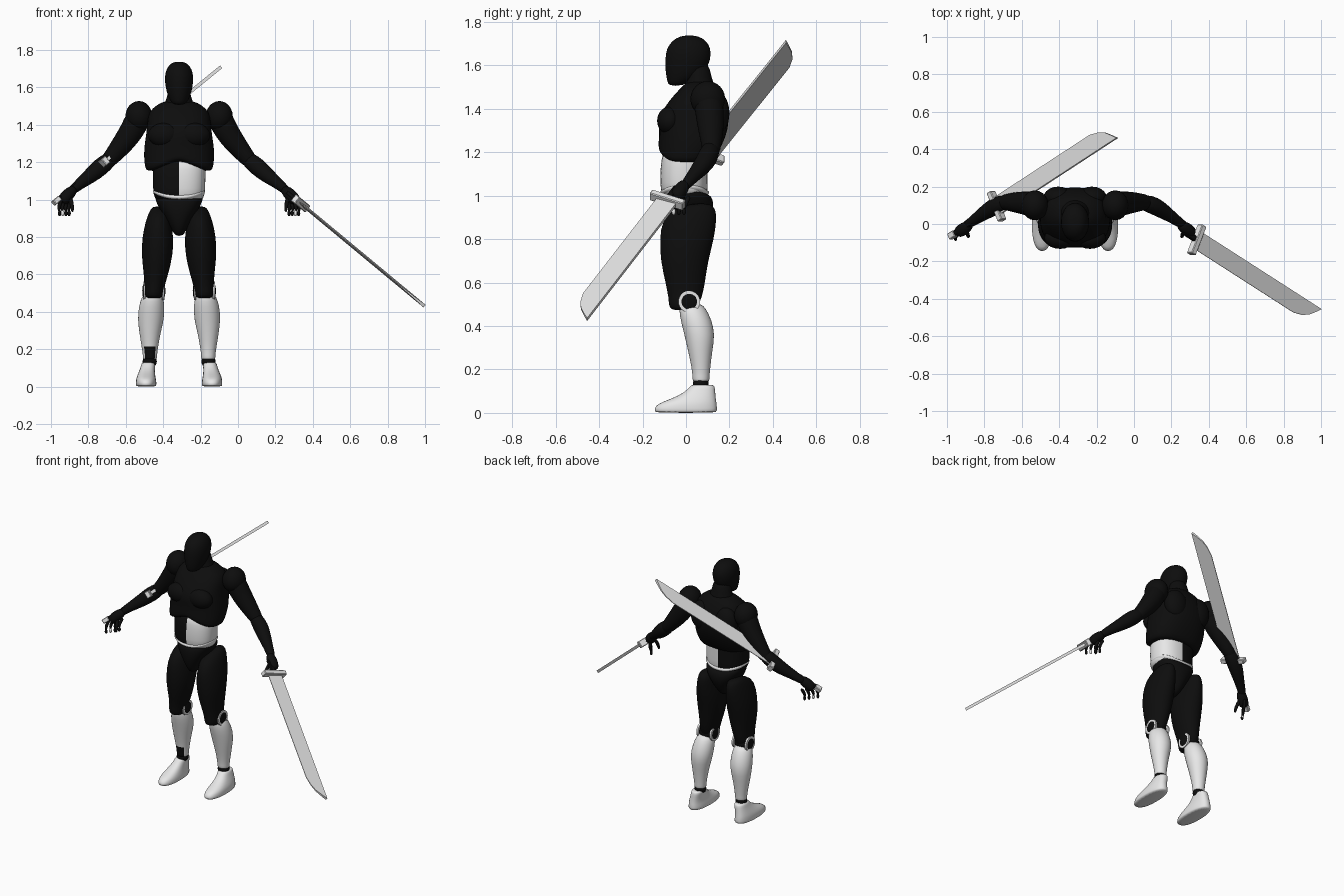
import bpy, bmesh, math
from mathutils import Vector, Matrix

if "Cube" in bpy.data.objects:
    bpy.data.objects.remove(bpy.data.objects["Cube"])

CX = -0.315  # the figure stands off-centre because of the long sword


def material(name, rgb, rough):
    m = bpy.data.materials.new(name)
    m.use_nodes = True
    m.diffuse_color = (*rgb, 1)
    bsdf = m.node_tree.nodes["Principled BSDF"]
    bsdf.inputs["Base Color"].default_value = (*rgb, 1)
    bsdf.inputs["Roughness"].default_value = rough
    return m


BLACK = material("matte black", (0.004, 0.004, 0.004), 0.7)
WHITE = material("pale grey", (0.8, 0.8, 0.8), 0.5)


def finish(name, bm, mat, smooth=True, subdiv=0, rule=None):
    bmesh.ops.recalc_face_normals(bm, faces=bm.faces[:])
    if rule:
        for f in bm.faces:
            f.material_index = int(rule(f.calc_center_median()))
    me = bpy.data.meshes.new(name)
    bm.to_mesh(me)
    bm.free()
    me.materials.append(mat)
    me.materials.append(WHITE if mat is BLACK else BLACK)
    ob = bpy.data.objects.new(name, me)
    bpy.context.collection.objects.link(ob)
    if subdiv:
        ob.modifiers.new("Subdivision", "SUBSURF").levels = subdiv
        ob.modifiers["Subdivision"].render_levels = subdiv
    me.polygons.foreach_set("use_smooth", [smooth] * len(me.polygons))
    return ob


def skin(rings):
    """Join equal rings of points into a closed surface."""
    bm = bmesh.new()
    loops = [[bm.verts.new(p) for p in r] for r in rings]
    n = len(loops[0])
    for a, b in zip(loops, loops[1:]):
        for i in range(n):
            j = (i + 1) % n
            bm.faces.new((a[i], a[j], b[j], b[i]))
    bm.faces.new(loops[0])
    bm.faces.new(loops[-1])
    return bm


def loft(name, sections, mat, side=1, power=1.0, lift=None, rule=None):
    """Stack oval sections (z, x0, x1, y0, y1), mirrored by side."""
    rings = []
    for z, x0, x1, y0, y1 in sections:
        ring = []
        for i in range(24):
            a = math.tau * i / 24
            c, s = math.cos(a), math.sin(a)
            c = math.copysign(abs(c) ** power, c)
            s = math.copysign(abs(s) ** power, s)
            x = (x0 + x1) / 2 + c * (x1 - x0) / 2
            y = (y0 + y1) / 2 + s * (y1 - y0) / 2
            dz = lift(x, y, z) if lift else 0
            ring.append((CX + side * x, y, z + dz))
        rings.append(ring)
    return finish(name, skin(rings), mat, subdiv=1, rule=rule)


def tube(name, points, mat, side=1, n=14, subdiv=1):
    """Round limb through (x, y, z, radius) points."""
    pts = [Vector((CX + side * p[0], p[1], p[2])) for p in points]
    rings = []
    for i, p in enumerate(pts):
        t = pts[min(i + 1, len(pts) - 1)] - pts[max(i - 1, 0)]
        q = t.to_track_quat("Z", "Y")
        r = points[i][3]
        rings.append([p + q @ Vector((r * math.cos(math.tau * k / n),
                                      r * math.sin(math.tau * k / n), 0)) for k in range(n)])
    return finish(name, skin(rings), mat, subdiv=subdiv)


def ball(name, c, size, mat, side=1):
    bm = bmesh.new()
    m = Matrix.Translation((CX + side * c[0], c[1], c[2])) @ Matrix.Diagonal((*size, 1))
    bmesh.ops.create_uvsphere(bm, u_segments=20, v_segments=12, radius=1, matrix=m)
    return finish(name, bm, mat)


# Head and neck
loft("head", [(1.505, -.03, .03, -.08, -.02), (1.53, -.05, .05, -.088, .04),
              (1.57, -.066, .066, -.095, .09), (1.63, -.078, .078, -.097, .116),
              (1.68, -.075, .075, -.09, .115), (1.715, -.058, .058, -.062, .092),
              (1.733, -.036, .036, -.03, .06), (1.737, -.012, .012, 0, .03)], BLACK)
loft("neck", [(1.42, -.11, .11, -.03, .15), (1.5, -.085, .085, -.005, .135),
              (1.55, -.062, .062, 0, .115), (1.62, -.055, .055, 0, .105)], BLACK)

# Rib cage, its lower front edge arching up towards the middle
loft("chest", [(1.15, -.16, .16, -.115, .10), (1.155, -.18, .18, -.128, .12),
               (1.2, -.188, .188, -.128, .15), (1.27, -.19, .19, -.122, .185),
               (1.34, -.178, .178, -.132, .2), (1.41, -.17, .17, -.1, .195),
               (1.47, -.165, .165, -.05, .17), (1.505, -.12, .12, -.015, .145),
               (1.53, -.08, .08, .01, .125)], BLACK, power=.85,
     lift=lambda x, y, z: max(0, .07 - .42 * abs(x)) * max(0, 1 - (z - 1.15) / .2)
     if y < .03 else 0)
for side, tag in ((1, "left"), (-1, "right")):
    ball(tag + "_pectoral", (.08, -.075, 1.345), (.085, .058, .065), BLACK, side)
    ball(tag + "_shoulder_blade", (.09, .14, 1.38), (.08, .06, .1), BLACK, side)

# Abdomen, pale on its left half
loft("abdomen", [(.99, -.125, .125, -.105, .095), (1.02, -.138, .138, -.118, .1),
                 (1.1, -.142, .142, -.12, .1), (1.16, -.142, .142, -.115, .1),
                 (1.24, -.14, .14, -.1, .1)], BLACK, power=.85, rule=lambda c: c.x > CX)
loft("waist_band", [(1.0, -.12, .12, -.1, .09), (1.0, -.137, .137, -.119, .105),
                    (1.018, -.143, .143, -.124, .109), (1.025, -.135, .135, -.11, .1)],
     WHITE, power=.85, lift=lambda x, y, z: 1.6 * x * x)

# Pelvis
loft("pelvis", [(.805, -.02, .02, -.06, .02), (.83, -.036, .036, -.085, .07),
                (.88, -.065, .065, -.105, .1), (.93, -.105, .105, -.115, .125),
                (.97, -.128, .128, -.115, .128), (1.0, -.13, .13, -.11, .115),
                (1.005, -.11, .11, -.09, .1)], BLACK, power=.9,
     lift=lambda x, y, z: 1.6 * x * x)

for side, tag in ((1, "left"), (-1, "right")):
    # Legs
    loft(tag + "_thigh", [(.965, .085, .14, .03, .11), (.94, .055, .158, -.05, .138),
                          (.89, .045, .178, -.112, .142), (.8, .028, .198, -.122, .13),
                          (.7, .033, .202, -.118, .102), (.6, .058, .188, -.095, .088),
                          (.53, .08, .186, -.08, .075), (.485, .085, .186, -.08, .05),
                          (.472, .1, .17, -.06, .03)], BLACK, side)
    ball(tag + "_knee_joint", (.137, .015, .51), (.058, .05, .05), BLACK, side)
    for x in (.085, .185):
        bpy.ops.mesh.primitive_cylinder_add(vertices=24, radius=.05, depth=.012, rotation=(0, math.pi / 2, 0),
                                            location=(CX + side * x, .015, .512))
        rim = bpy.context.object
        rim.name = tag + "_knee_rim"
        rim.data.materials.append(WHITE)
        ball(tag + "_knee_cap", (x, .015, .512), (.012, .042, .042), BLACK, side)
    patch = (lambda c: c.z < .21 and c.y < .055 and abs(c.x - CX + .155) < .026) if side < 0 else None
    loft(tag + "_shin", [(.505, .1, .18, -.025, .07), (.48, .085, .2, -.033, .092),
                         (.43, .077, .216, -.026, .118), (.36, .08, .222, -.008, .134),
                         (.29, .098, .213, .008, .122), (.21, .113, .2, .026, .112),
                         (.165, .118, .193, .03, .108), (.145, .118, .195, .03, .108),
                         (.142, .13, .18, .045, .095)], WHITE, side, rule=patch)
    ball(tag + "_ankle", (.157, .068, .135), (.038, .036, .036), BLACK, side)
    loft(tag + "_foot", [(0, .125, .228, -.142, .14), (.008, .12, .232, -.147, .144),
                         (.035, .122, .231, -.142, .143), (.052, .126, .227, -.105, .14),
                         (.08, .13, .215, -.03, .136), (.11, .128, .204, .01, .134),
                         (.13, .127, .2, .025, .13), (.128, .14, .185, .04, .11)],
         WHITE, side, power=.85)

    # Arms
    ball(tag + "_shoulder", (.215, .1, 1.445), (.072, .08, .082), BLACK, side)
    tube(tag + "_upper_arm", [(.2, .1, 1.48, .05), (.222, .103, 1.43, .07), (.25, .11, 1.37, .067),
                              (.3, .115, 1.3, .06), (.35, .117, 1.24, .048),
                              (.385, .115, 1.2, .042), (.4, .112, 1.185, .02)], BLACK, side)
    tube(tag + "_forearm", [(.35, .118, 1.235, .025), (.37, .115, 1.215, .044), (.42, .1, 1.175, .05),
                            (.47, .07, 1.13, .043), (.53, .028, 1.085, .03),
                            (.57, 0, 1.05, .026), (.585, -.01, 1.04, .015)], BLACK, side)

    # Hands
    tube(tag + "_palm", [(.555, .0, 1.06, .018), (.575, -.012, 1.045, .032), (.61, -.035, 1.01, .036),
                         (.632, -.05, .985, .026)], BLACK, side)
    for k in range(4):
        x, y = .648 - .017 * k, -.075 + .024 * k
        tube(tag + "_finger", [(x - .02, y + .02, 1.0, .012), (x - .004, y, .965, .012),
                               (x - .008, y - .006, .935, .010)], BLACK, side, 8)
        ball(tag + "_fingertip", (x - .009, y - .006, .927), (.009, .009, .016),
             WHITE if k == 1 else BLACK, side)
    tube(tag + "_thumb", [(.585, -.03, 1.02, .013), (.572, -.062, .975, .012),
                          (.57, -.07, .93, .009)], BLACK, side, 8)


def sword(tag, guard, tip, flip, grip, pommel):
    """Single-edged blade whose point lies on the spine side."""
    guard, tip = Vector(guard), Vector(tip)
    d = (tip - guard).normalized()
    half = .05
    for _ in range(3):  # settle the axis so that the spine ends at the tip
        n = d.cross(Vector((0, 1, 0))).normalized()
        w = n.cross(d) * flip
        d = (tip - w * half - guard).normalized()
    n = d.cross(w).normalized()
    length = (tip - w * half - guard).length
    outline = [(0, half), (length, half), (length - .025, .022), (length - .06, -.012),
               (length - .1, -.034), (length - .16, -half), (0, -half)]
    rings = [[guard + d * u + w * v + n * s * (.002 + .007 * (v + half) / (2 * half))
              for u, v in outline] for s in (-1, 1)]
    finish(tag + "_blade", skin(rings), WHITE, False)
    frame = Matrix((d, w, n)).transposed().to_4x4()

    def block(name, along, size, mat):
        bm = bmesh.new()
        m = Matrix.Translation(guard + d * along) @ frame @ Matrix.Diagonal((*size, 1))
        bmesh.ops.create_cube(bm, size=1, matrix=m)
        bmesh.ops.bevel(bm, geom=bm.edges[:], offset=.004, segments=1, affect="EDGES")
        finish(name, bm, mat, False)

    block(tag + "_guard", 0, (.032, .17, .045), WHITE)
    block(tag + "_grip", -grip / 2, (grip, .03, .024), BLACK)
    if pommel:
        block(tag + "_pommel", -grip, (.045, .036, .03), WHITE)


# One sword points down and forward, the other lies reversed along the forearm
sword("forward_sword", (.335, -.085, .98), (.998, -.455, .43), 1, .1, False)
sword("reversed_sword", (-.735, .095, 1.185), (-.09, .46, 1.71), -1, .34, True)
